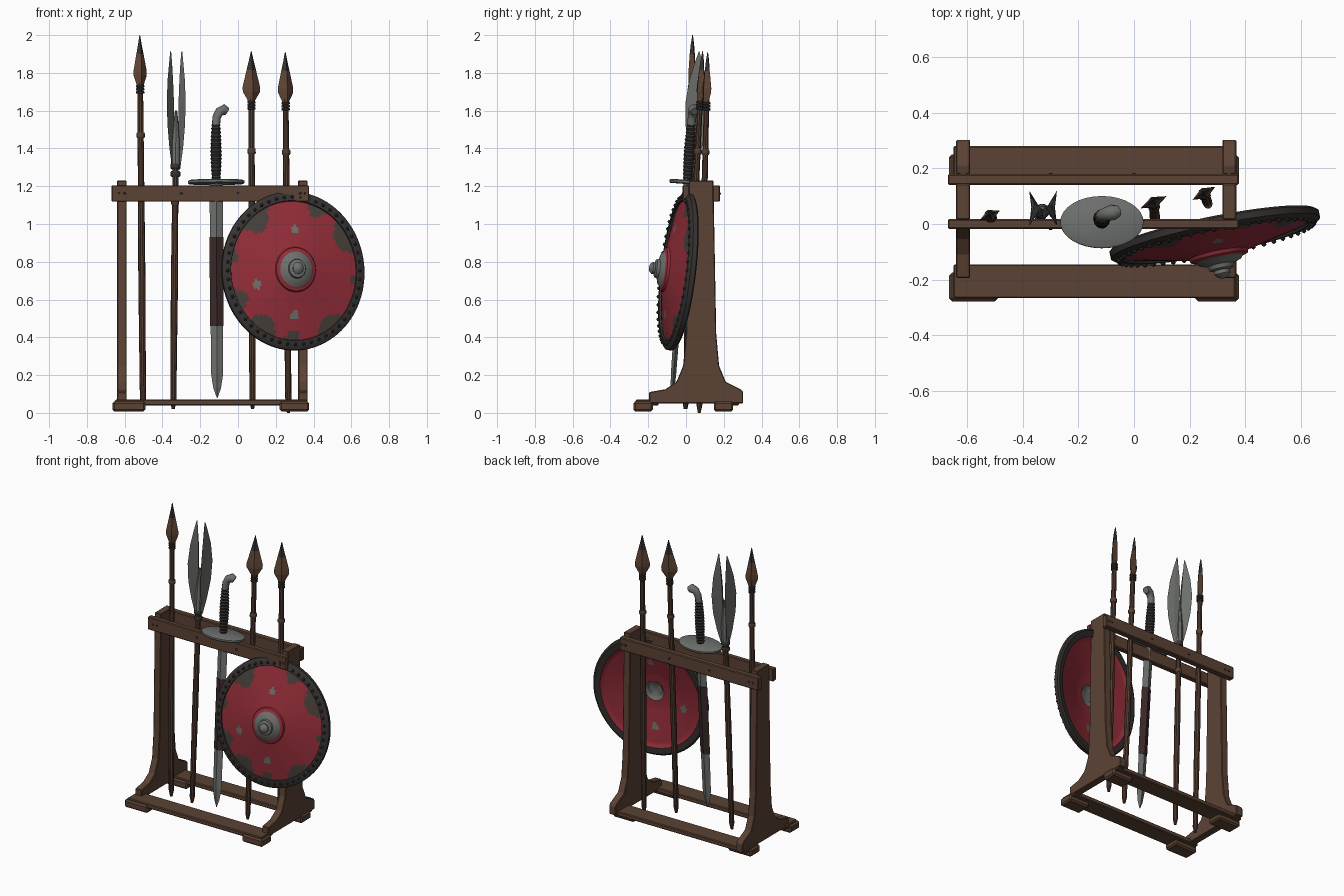
import bpy, bmesh
from math import sin, cos, pi, radians, atan2, degrees, hypot
from mathutils import Vector, Matrix

cube = bpy.data.objects.get("Cube")
if cube:
    bpy.data.objects.remove(cube)


def material(name, rgb):
    m = bpy.data.materials.new(name)
    m.use_nodes = True
    m.diffuse_color = (*rgb, 1)
    m.node_tree.nodes["Principled BSDF"].inputs["Base Color"].default_value = (*rgb, 1)
    return m


WOOD = material("brown wood", (0.105, 0.055, 0.034))
SHAFT = material("shaft wood", (0.090, 0.048, 0.031))
RUST = material("rusty bronze", (0.120, 0.062, 0.037))
STEEL = material("grey steel", (0.150, 0.160, 0.148))
DARK = material("dark iron", (0.036, 0.032, 0.030))
RED = material("red paint", (0.290, 0.026, 0.040))
WORN = material("worn board", (0.062, 0.050, 0.042))
LEATHER = material("dark leather", (0.042, 0.022, 0.021))


def finish(name, bm, mats, angle=35):
    bmesh.ops.recalc_face_normals(bm, faces=bm.faces)
    me = bpy.data.meshes.new(name)
    bm.to_mesh(me)
    bm.free()
    ob = bpy.data.objects.new(name, me)
    bpy.context.collection.objects.link(ob)
    for m in mats:
        me.materials.append(m)
    if angle:
        bpy.ops.object.select_all(action="DESELECT")
        ob.select_set(True)
        bpy.context.view_layer.objects.active = ob
        bpy.ops.object.shade_smooth_by_angle(angle=radians(angle))
    return ob


def bevel(ob, width):
    b = ob.modifiers.new("worn_edges", "BEVEL")
    b.width, b.segments = width, 1


def box(name, lo, hi, mat=WOOD, width=0.005):
    lo, hi = Vector(lo), Vector(hi)
    bm = bmesh.new()
    bmesh.ops.create_cube(bm, size=1)
    size = hi - lo
    bmesh.ops.transform(bm, verts=bm.verts,
                        matrix=Matrix.Translation((lo + hi) / 2) @ Matrix.Diagonal((*size, 1)))
    bevel(finish(name, bm, [mat], 0), width)


def skin(bm, rings):
    """Join equal rings of vertices and cap both ends."""
    n = len(rings[0])
    for a, b in zip(rings, rings[1:]):
        for i in range(n):
            bm.faces.new((a[i], a[(i + 1) % n], b[(i + 1) % n], b[i]))
    bm.faces.new(rings[0])
    bm.faces.new(rings[-1])


def loft(name, base, tip, rows, mats, sides=8, yaw=0, rule=None, angle=35):
    """Rows of (height, half width, half depth) along the line from base to tip."""
    base, tip = Vector(base), Vector(tip)
    axis = (tip - base).normalized()
    wide = Vector((cos(radians(yaw)), sin(radians(yaw)), 0))
    wide = (wide - axis * wide.dot(axis)).normalized()
    deep = axis.cross(wide)
    bm = bmesh.new()
    rings = []
    for z, w, d in rows:
        c = base + (tip - base) * ((z - base.z) / (tip.z - base.z))
        rings.append([bm.verts.new(c + wide * w * cos(2 * pi * i / sides)
                                   + deep * d * sin(2 * pi * i / sides)) for i in range(sides)])
    skin(bm, rings)
    if rule:
        for f in bm.faces:
            f.material_index = rule(f.calc_center_median())
    return finish(name, bm, mats, angle)


# Rack: end frames with flared feet
half = [(-0.195, 0.05), (-0.195, 0.11), (-0.11, 0.125), (-0.05, 0.165), (-0.015, 0.25),
        (0.0, 0.42), (0.015, 1.23)]
profile = half + [(0.16 - y + (0.02 if y < -0.1 else 0) - 0.09 * (y < -0.19) * 0.8, z)
                  for y, z in reversed(half)]
for side, x in (("right", -0.64), ("left", 0.318)):
    bm = bmesh.new()
    rings = [[bm.verts.new((x + dx, y, z)) for y, z in profile] for dx in (0, 0.05)]
    skin(bm, rings)
    bevel(finish(side + "_end_frame", bm, [WOOD], 0), 0.004)

# Rack: base boards with corner feet, and the two top rails
for name, y0, y1 in (("front", -0.275, -0.145), ("back", 0.15, 0.28)):
    box(name + "_base_board", (-0.65, y0 + 0.008, 0.04), (0.365, y1, 0.07))
    for side, x0, x1 in (("right", -0.665, -0.49), ("left", 0.22, 0.377)):
        box(f"{name}_{side}_foot", (x0, y0 - 0.003, 0.008), (x1, y1 - 0.03, 0.06), width=0.01)
for name, y0, y1 in (("front", -0.018, 0.018), ("back", 0.14, 0.18)):
    box(name + "_top_rail", (-0.67, y0, 1.118), (0.377, y1, 1.205))
    face = y0 if name == "front" else y1
    for i, x in enumerate((-0.63, -0.6, -0.3, 0.0, 0.33, 0.355)):
        box(f"{name}_nail_{i}", (x - 0.006, face - 0.004, 1.155), (x + 0.006, face + 0.004, 1.167),
            DARK, 0.002)


def shaft(name, base, tip, top, bands):
    loft(name + "_shaft", base, tip,
         [(base[2], 0.008, 0.008), (base[2] + 0.04, 0.016, 0.016), (0.7, 0.019, 0.019),
          (top, 0.015, 0.015)], [SHAFT], 10)
    for i, (z, h, r) in enumerate(bands):
        loft(f"{name}_band_{i}", base, tip,
             [(z, r * 0.85, r * 0.85), (z + h * 0.2, r, r), (z + h * 0.8, r, r),
              (z + h, r * 0.85, r * 0.85)], [DARK if i else SHAFT], 10)


# Three spears with leaf-shaped heads
spears = (("right_spear", (-0.503, 0.0, 0.02), (-0.52, 0.035, 2.0), 0.038, 25),
          ("middle_spear", (0.077, -0.005, 0.02), (0.07, 0.088, 1.915), 0.05, 25),
          ("left_spear", (0.267, 0.07, 0.0), (0.25, 0.115, 1.91), 0.046, 30))
for name, base, tip, w, yaw in spears:
    t = tip[2]
    neck = t - 0.28
    shaft(name, base, tip, neck + 0.03,
          [(t - 0.545, 0.03, 0.022)] + [(neck - 0.03 + 0.016 * k, 0.014, 0.022) for k in range(3)])
    loft(name + "_head", base, tip,
         [(neck, 0.018, 0.016), (neck + 0.02, 0.022, 0.018), (t - 0.215, w, 0.02),
          (t - 0.19, w * 1.02, 0.02), (t - 0.1, w * 0.55, 0.015), (t - 0.05, w * 0.28, 0.01),
          (t, 0.002, 0.002)], [RUST, DARK], 4, yaw,
         lambda c, t=t: int(c.z > t - 0.1), 0)

# Forked spear with two ridged blades facing each other
base, tip = (-0.343, -0.005, 0.02), (-0.325, 0.07, 1.91)
shaft("forked_spear", base, tip, 1.35, [(1.1, 0.03, 0.021), (1.25, 0.03, 0.026), (1.29, 0.03, 0.027)])
loft("fork_socket", base, tip, [(1.3, 0.024, 0.024), (1.42, 0.026, 0.022), (1.6, 0.006, 0.006)],
     [STEEL], 8)
for side, s in (("right", -1), ("left", 1)):
    bm = bmesh.new()
    rings = []
    for z, w, out in ((1.3, 0.012, 0.022), (1.4, 0.034, 0.036), (1.52, 0.056, 0.046),
                      (1.64, 0.062, 0.050), (1.76, 0.046, 0.046), (1.85, 0.022, 0.038),
                      (1.912, 0.002, 0.032)):
        cx, cy = -0.327, 0.045 + (z - 1.3) * 0.04
        ridge = max(out - w * 0.55, 0.012)
        rings.append([bm.verts.new((cx + s * a, cy + b, z)) for a, b in
                      ((out, -w), (out - w * 0.12, 0), (out, w), (ridge - 0.004, 0))])
    skin(bm, rings)
    finish(side + "_fork_blade", bm, [STEEL], 0)

# Sword: blade with a leather wrap, oval guard, ribbed grip, hooked pommel
base, tip = (-0.11, -0.075, 0.08), (-0.117, 0.03, 1.55)
loft("sword_blade", base, tip,
     [(0.08, 0.002, 0.002), (0.13, 0.02, 0.01), (0.2, 0.031, 0.014), (0.46, 0.033, 0.016),
      (0.93, 0.034, 0.017), (1.22, 0.036, 0.018)], [STEEL], 4, angle=0)
loft("blade_wrap", base, tip, [(0.46, 0.036, 0.02), (0.93, 0.037, 0.021)], [LEATHER], 4, angle=0)
loft("sword_guard", base, tip,
     [(1.212, 0.145, 0.09), (1.217, 0.15, 0.094), (1.228, 0.15, 0.094), (1.233, 0.14, 0.086)],
     [STEEL], 32)
ribs = []
for k in range(15):
    z = 1.235 + k * 0.02
    r = 0.02 + 0.006 * sin(pi * k / 14)
    ribs += [(z, r, r), (z + 0.01, r + 0.005, r + 0.005)]
loft("sword_grip", base, tip, ribs, [DARK], 12)

curve = bpy.data.curves.new("sword_pommel", "CURVE")
curve.dimensions = "3D"
curve.bevel_depth, curve.bevel_resolution, curve.use_fill_caps = 0.024, 3, True
line = curve.splines.new("POLY")
path = ((-0.117, 0.028, 1.52), (-0.113, 0.032, 1.565), (-0.098, 0.037, 1.595),
        (-0.075, 0.042, 1.606), (-0.058, 0.046, 1.596))
line.points.add(len(path) - 1)
for p, co, r in zip(line.points, path, (0.9, 0.95, 1.05, 1.2, 0.9)):
    p.co, p.radius = (*co, 1), r
curve.materials.append(STEEL)
bpy.context.collection.objects.link(bpy.data.objects.new("sword_pommel", curve))

# Round shield: one turned body, leaning against the rack
normal = Vector((0.195, -0.974, 0.116)).normalized()
across = Vector((0.9805, 0.196, 0)).normalized()
up = normal.cross(across)
place = Matrix.Translation((0.29, -0.035, 0.75)) @ Matrix(
    (across * 0.91, up, normal)).transposed().to_4x4()

steps = 16
board = [(0.37 - 0.25 * k / steps, 0.02 + 0.055 * k / steps) for k in range(steps + 1)]
front = [(0.004, 0.165), (0.02, 0.16), (0.032, 0.148), (0.03, 0.135), (0.048, 0.13), (0.052, 0.115),
         (0.085, 0.104), (0.094, 0.094), (0.115, 0.088)] + board[::-1]
rim = [(0.373, 0.03), (0.405, 0.028), (0.422, 0.016), (0.422, -0.008), (0.41, -0.016), (0.37, -0.012)]
back = [(r, h - 0.02) for r, h in board[1:]] + [(0.07, 0.058), (0.05, 0.075), (0.004, 0.08)]
# Worn patches: direction, half spread and reach inward from the rim
patches = ((128, 15, 0.09), (66, 9, 0.06), (30, 16, 0.08), (-8, 5, 0.03), (168, 6, 0.03),
           (205, 9, 0.06), (238, 14, 0.08), (268, 8, 0.05), (305, 15, 0.06))
spots = ((0.01, 0.215), (-0.22, -0.075), (-0.005, -0.24))


def shield_colour(c, normal_z):
    r = hypot(c.x, c.y)
    if r > 0.368:
        return 1
    if r < 0.094 and (normal_z > 0 or r < 0.07) or (r < 0.1 and c.z > 0.09):
        return 2
    a = degrees(atan2(c.y, c.x))
    for a0, spread, reach in patches:
        d = abs((a - a0 + 180) % 360 - 180) / spread
        if d < 1 and r > 0.37 - reach * (1 - d ** 3) and c.z > 0.02:
            return 3
    if c.z > 0.02 and any(hypot(c.x - x, c.y - y) < 0.024 for x, y in spots):
        return 2
    return 0


bm = bmesh.new()
count = 96
rings = [[bm.verts.new((r * cos(2 * pi * i / count), r * sin(2 * pi * i / count), h))
          for i in range(count)] for r, h in front + rim + back]
skin(bm, rings)
bmesh.ops.recalc_face_normals(bm, faces=bm.faces)
for f in bm.faces:
    f.material_index = shield_colour(f.calc_center_median(), f.normal.z)
bmesh.ops.transform(bm, verts=bm.verts, matrix=place)
finish("shield", bm, [RED, DARK, STEEL, WORN])

# Studs around the shield rim
bm = bmesh.new()
for i in range(52):
    a = 2 * pi * i / 52
    at = Matrix.Translation((0.393 * cos(a), 0.393 * sin(a), 0.03))
    bmesh.ops.create_icosphere(bm, subdivisions=1, radius=0.011, matrix=place @ at)
finish("shield_studs", bm, [DARK])
